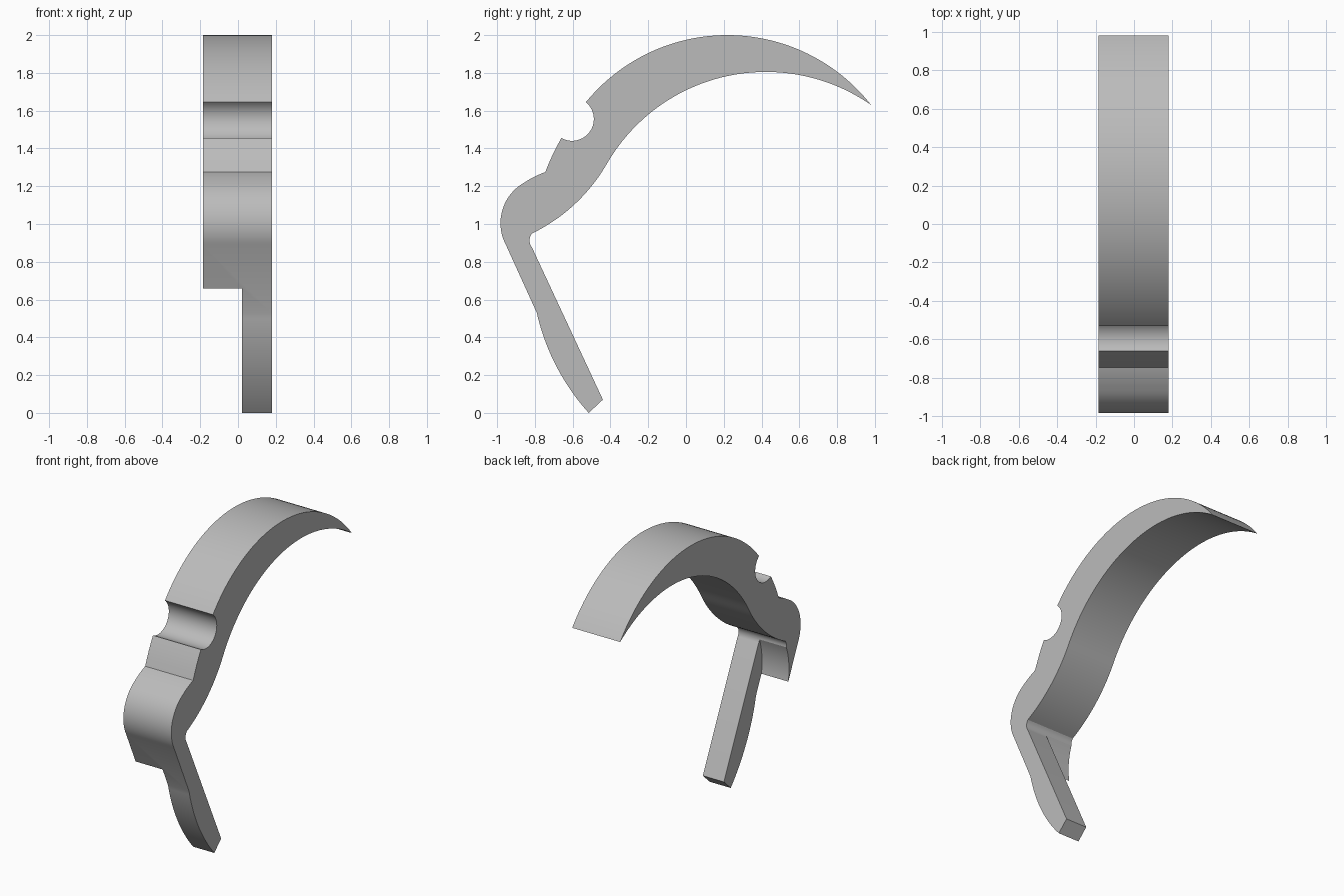
import bpy, bmesh, math
from mathutils import Vector

cube = bpy.data.objects.get("Cube")
if cube:
    bpy.data.objects.remove(cube, do_unlink=True)

grey = bpy.data.materials.new("plain grey")
grey.use_nodes = True
COLOUR = (0.5, 0.5, 0.5, 1)
grey.diffuse_color = COLOUR
grey.node_tree.nodes["Principled BSDF"].inputs["Base Color"].default_value = COLOUR


def arc(a, m, b, n):
    """Points along the circle from a through m to b, without the last one."""
    a, m, b = Vector(a), Vector(m), Vector(b)
    d = 2 * (a.x * (m.y - b.y) + m.x * (b.y - a.y) + b.x * (a.y - m.y))
    aa, mm, bb = a.dot(a), m.dot(m), b.dot(b)
    c = Vector(((aa * (m.y - b.y) + mm * (b.y - a.y) + bb * (a.y - m.y)) / d,
                (aa * (b.x - m.x) + mm * (a.x - b.x) + bb * (m.x - a.x)) / d))
    angle = lambda p: math.atan2(p.y - c.y, p.x - c.x)
    start = angle(a)
    sweep = (angle(b) - start) % math.tau
    if (angle(m) - start) % math.tau > sweep:
        sweep -= math.tau
    r = (a - c).length
    return [(c.x + r * math.cos(start + sweep * i / n),
             c.y + r * math.sin(start + sweep * i / n)) for i in range(n)]


def prism(name, outline, x0, x1):
    """Extrude a (y, z) outline across x."""
    bm = bmesh.new()
    face = bm.faces.new([bm.verts.new((x0, y, z)) for y, z in outline])
    top = bmesh.ops.extrude_face_region(bm, geom=[face])
    moved = [v for v in top["geom"] if isinstance(v, bmesh.types.BMVert)]
    bmesh.ops.translate(bm, verts=moved, vec=(x1 - x0, 0, 0))
    bmesh.ops.recalc_face_normals(bm, faces=bm.faces)
    mesh = bpy.data.meshes.new(name)
    bm.to_mesh(mesh)
    bm.free()
    mesh.materials.append(grey)
    obj = bpy.data.objects.new(name, mesh)
    bpy.context.collection.objects.link(obj)
    return obj


# Side profile: outer edge from the tip down, then back up the inner edge
tip, corner, bend = (0.98, 1.63), (-0.815, 0.95), (-0.42, 1.317)
heel = (-0.86, 1.217)
outline = arc(tip, (0.21, 2.0), (-0.53, 1.645), 48)
outline += arc((-0.53, 1.645), (-0.488, 1.55), (-0.66, 1.455), 20)   # round notch
outline += arc((-0.66, 1.455), (-0.706, 1.367), (-0.745, 1.275), 4)
outline += arc((-0.745, 1.275), (-0.805, 1.249), heel, 6)
outline += arc(heel, (-0.982, 0.995), (-0.944, 0.873), 24)
outline += arc((-0.79, 0.53), (-0.688, 0.25), (-0.515, 0), 20)       # leg front
outline += [(-0.515, 0), (-0.44, 0.07)]
outline += arc((-0.815, 0.875), (-0.828, 0.918), corner, 8)          # inner fillet
outline += arc(corner, (-0.59, 1.104), bend, 20)
outline += arc(bend, (0.42, 1.805), tip, 48)
hook = prism("curved_hook", outline, -0.185, 0.18)

# Cutter that leaves the leg on one half of the width only
cut = arc((-0.848, 0.655), (-0.852, 0.8), (-0.81, 0.945), 12)
cut += [(-0.81, 0.945), (-0.3, 0.9), (-0.3, -0.1), (-1.1, -0.1), (-1.1, 0.655)]
cutter = prism("leg_cutter", cut, -0.4, 0.02)

mod = hook.modifiers.new("leg_cut", "BOOLEAN")
mod.operation = "DIFFERENCE"
mod.solver = "EXACT"
mod.object = cutter
bpy.context.view_layer.objects.active = hook
hook.select_set(True)
cutter.select_set(False)
bpy.ops.object.modifier_apply(modifier=mod.name)
bpy.data.objects.remove(cutter, do_unlink=True)

bpy.ops.object.shade_smooth_by_angle(angle=math.radians(25))
